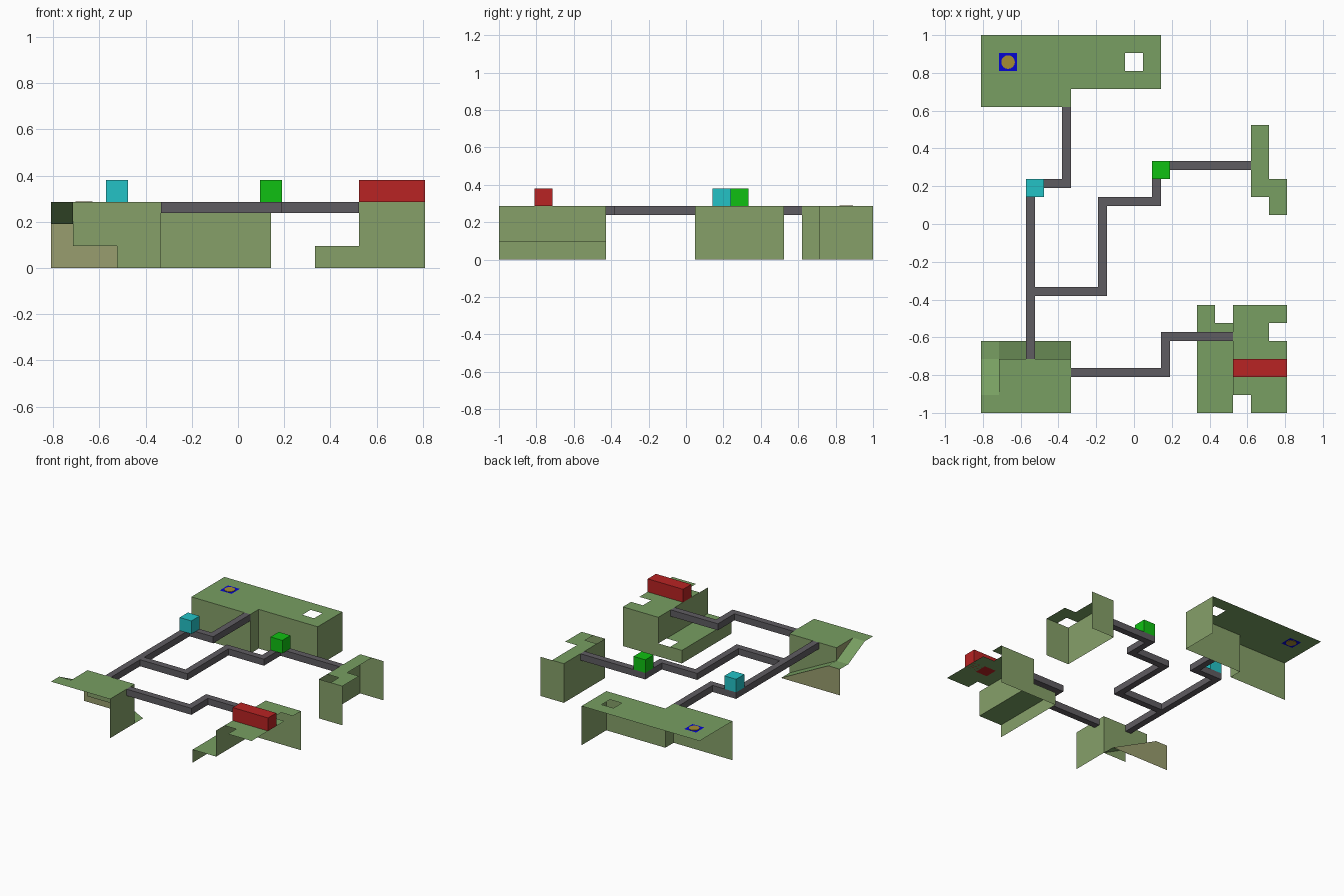
import bpy, bmesh, math

if "Cube" in bpy.data.objects:
    bpy.data.objects.remove(bpy.data.objects["Cube"])

C = 2 / 21  # size of one grid cell; the model is 17 x 21 cells


def P(i, j, k):
    return ((i - 8.5) * C, (j - 10.5) * C, k * C)


def material(name, hexcode):
    m = bpy.data.materials.new(name)
    rgb = [int(hexcode[n:n + 2], 16) / 255 for n in (0, 2, 4)]
    lin = [v / 12.92 if v <= 0.04045 else ((v + 0.055) / 1.055) ** 2.4 for v in rgb]
    m.diffuse_color = (*lin, 1)
    m.use_nodes = True
    m.node_tree.nodes["Principled BSDF"].inputs["Base Color"].default_value = m.diffuse_color
    return m


GRASS = material("grass green", "789F62")
STONE = material("tan stone", "999D6E")
MOSS = material("moss patch", "86A069")
PATH = material("path grey", "5F5C61")
RED = material("red", "B82323")
LIME = material("bright green", "10C012")
CYAN = material("cyan", "24C2C6")
BLUE = material("blue", "0505D2")
GOLD = material("gold", "A58C32")


def finish(name, bm, *mats):
    bmesh.ops.remove_doubles(bm, verts=bm.verts, dist=1e-5)
    me = bpy.data.meshes.new(name)
    bm.to_mesh(me)
    bm.free()
    for m in mats:
        me.materials.append(m)
    ob = bpy.data.objects.new(name, me)
    bpy.context.collection.objects.link(ob)
    return ob


def sheet(name, mat, *polys):
    bm = bmesh.new()
    for poly in polys:
        bm.faces.new([bm.verts.new(P(*p)) for p in poly])
    return finish(name, bm, mat)


def deck(name, k, rects, holes=()):
    """Flat floor of cell tiles; rects are (i0, i1, j0, j1)."""
    cells = {(i, j) for a, b, c, d in rects for i in range(a, b) for j in range(c, d)}
    cells -= set(holes)
    return sheet(name, GRASS, *[[(i, j, k), (i + 1, j, k), (i + 1, j + 1, k), (i, j + 1, k)]
                                for i, j in sorted(cells)])


def wall(name, *runs):
    """Upright walls of cell tiles with a moss patch in each tile.
    A run is (i0, j0, i1, j1, k0, k1); +x runs face the front, +y runs the right."""
    bm = bmesh.new()
    for i0, j0, i1, j1, k0, k1 in runs:
        n = max(abs(i1 - i0), abs(j1 - j0))
        di, dj = (i1 - i0) // n, (j1 - j0) // n
        for s in range(n):
            a, b = (i0 + di * s, j0 + dj * s), (i0 + di * (s + 1), j0 + dj * (s + 1))
            for k in range(k0, k1):
                bm.faces.new([bm.verts.new(P(*p)) for p in
                              ((*a, k), (*b, k), (*b, k + 1), (*a, k + 1))])
    inner = bm.faces[:]
    bmesh.ops.inset_individual(bm, faces=inner, thickness=C * 0.28)
    for f in inner:
        f.material_index = 1
    return finish(name, bm, STONE, MOSS)


def box(name, mat, i0, i1, j0, j1, k0, k1):
    bm = bmesh.new()
    bmesh.ops.create_cube(bm, size=1)
    for v in bm.verts:
        v.co = P(i1 if v.co.x > 0 else i0, j1 if v.co.y > 0 else j0, k1 if v.co.z > 0 else k0)
    return finish(name, bm, mat)


# Back left platform: floor with a hole and a goal tile, front and right walls
deck("back_platform_floor", 3, [(0, 10, 18, 21), (0, 5, 17, 18)], [(8, 19), (1, 19)])
wall("back_platform_walls", (0, 17, 5, 17, 0, 3), (5, 17, 5, 18, 0, 3),
     (5, 18, 10, 18, 0, 3), (10, 18, 10, 21, 0, 3))
sheet("goal_tile", BLUE, [(1, 19, 3), (2, 19, 3), (2, 20, 3), (1, 20, 3)])
bm = bmesh.new()
bmesh.ops.create_cone(bm, cap_ends=True, segments=16, radius1=C * 0.38, radius2=C * 0.38, depth=0.005)
finish("goal_disc", bm, GOLD).location = P(1.5, 19.5, 3)

# Right platform: floor with back, left and front walls
deck("right_platform_floor", 3, [(15, 16, 12, 16), (16, 17, 11, 13)])
wall("right_platform_walls", (15, 11, 17, 11, 0, 3), (15, 16, 15, 11, 0, 3),
     (17, 16, 15, 16, 0, 3))

# Front right platform: upper floor, low terrace, back and left walls
deck("front_right_floor", 3, [(14, 17, 0, 6)], [(14, 0), (16, 4), (15, 2)])
deck("front_right_terrace", 1, [(12, 14, 0, 6)], [(13, 5)])
wall("front_right_walls", (17, 6, 14, 6, 0, 3), (14, 6, 12, 6, 0, 1),
     (14, 6, 14, 0, 1, 3), (12, 6, 12, 0, 0, 1))

# Front left platform: floor on a recessed wall, with a ramp winding up behind it
deck("front_left_floor", 3, [(1, 5, 0, 3), (0, 1, 0, 1)])
wall("front_left_walls", (1, 3, 3, 3, 1, 3), (3, 3, 5, 3, 0, 3), (5, 0, 5, 3, 0, 3))
sheet("ramp", GRASS,
      [(1, 3, 2), (5, 3, 0), (5, 4, 0), (1, 4, 2)],
      [(0, 3, 2), (1, 3, 2), (1, 4, 2), (0, 4, 2)],
      [(0, 1, 3), (1, 1, 3), (1, 3, 2), (0, 3, 2)])
sheet("ramp_walls", STONE,
      [(5, 4, 0), (0, 4, 0), (0, 4, 2), (1, 4, 2)],
      [(1, 1, 3), (1, 3, 2), (1, 3, 3)])


# Paths: half-cell beams level with the floors, one L-jointed outline each
def path(name, points):
    """points are the lower-left corners of half-cell squares along the path."""
    bm = bmesh.new()
    h = 0.5
    for n, ((a, b), (c, d)) in enumerate(zip(points, points[1:])):
        i0, i1, j0, j1 = min(a, c), max(a, c) + h, min(b, d), max(b, d) + h
        if n:  # start after the joint square that the last piece already covers
            if c > a: i0 += h
            if c < a: i1 -= h
            if d > b: j0 += h
            if d < b: j1 -= h
        ret = bmesh.ops.create_cube(bm, size=1)
        for v in ret["verts"]:
            v.co = P(i1 if v.co.x > 0 else i0, j1 if v.co.y > 0 else j0, 3 if v.co.z > 0 else 2.5)
    return finish(name, bm, PATH)


path("main_path", [(2.5, 3), (2.5, 12.5), (4.5, 12.5), (4.5, 16.5)])
path("middle_path", [(3, 6.5), (6.5, 6.5), (6.5, 11.5), (9.5, 11.5), (9.5, 13.5), (14.5, 13.5)])
path("front_path", [(5, 2), (10, 2), (10, 4), (13.5, 4)])

# Blocks standing on the paths and floors
box("cyan_block", CYAN, 2.5, 3.5, 12, 13, 3, 4)
box("green_block", LIME, 9.5, 10.5, 13, 14, 3, 4)
for n in range(3):
    box(f"red_block_{n + 1}", RED, 14 + n, 15 + n, 2, 3, 3, 4)
